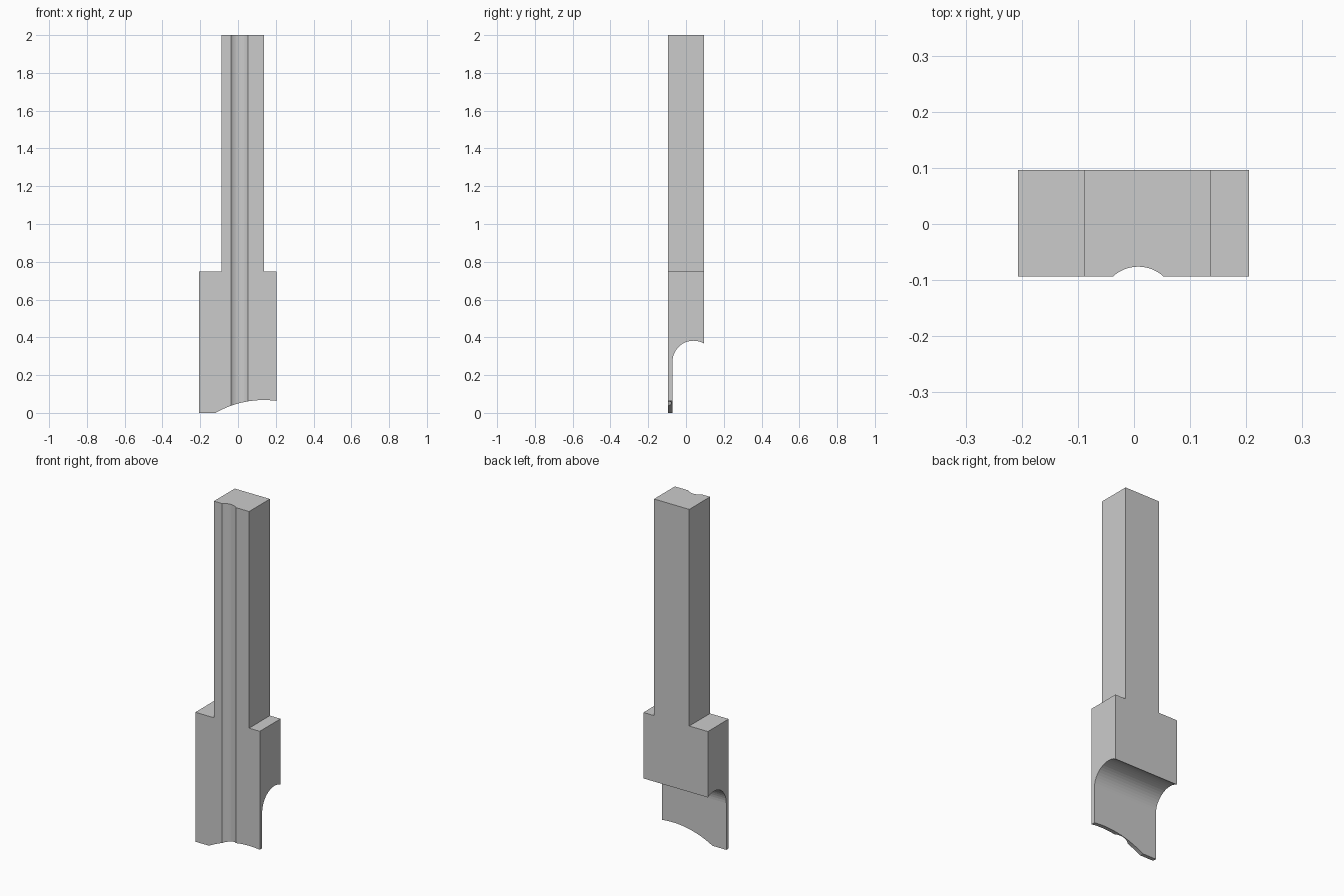
import bpy, bmesh
from math import cos, sin, pi, sqrt, asin
from mathutils import Vector

if "Cube" in bpy.data.objects:
    bpy.data.objects.remove(bpy.data.objects["Cube"])


def arc(cu, cv, r, a0, a1, n):
    """Points along a circular arc in a 2D plane."""
    return [(cu + r * cos(a0 + (a1 - a0) * i / n),
             cv + r * sin(a0 + (a1 - a0) * i / n)) for i in range(n + 1)]


def extrude(name, points, offset):
    """Closed outline of 3D points swept along an offset."""
    bm = bmesh.new()
    face = bm.faces.new([bm.verts.new(p) for p in points])
    swept = bmesh.ops.extrude_face_region(bm, geom=[face])["geom"]
    verts = [g for g in swept if isinstance(g, bmesh.types.BMVert)]
    bmesh.ops.translate(bm, verts=verts, vec=Vector(offset))
    bmesh.ops.recalc_face_normals(bm, faces=bm.faces)
    mesh = bpy.data.meshes.new(name)
    bm.to_mesh(mesh)
    bm.free()
    obj = bpy.data.objects.new(name, mesh)
    bpy.context.collection.objects.link(obj)
    return obj


def cut(target, cutter):
    cutter.hide_render = True
    mod = target.modifiers.new(cutter.name, "BOOLEAN")
    mod.operation = "DIFFERENCE"
    mod.solver = "EXACT"
    mod.object = cutter
    bpy.context.view_layer.objects.active = target
    bpy.ops.object.modifier_apply(modifier=mod.name)
    bpy.data.objects.remove(cutter, do_unlink=True)


FRONT, BACK = -0.094, 0.096

# Shank and wider head, with the hollowed cutting edge along the bottom
R, CX, TOP = 0.515, 0.137, 0.068
CZ = TOP - R
a_left = pi - asin((0 - CZ) / R)
a_right = pi / 2 - asin((0.205 - CX) / R)
outline = [(-0.207, 0.0)] + arc(CX, CZ, R, a_left, a_right, 20)
outline += [(0.205, 0.748), (0.137, 0.748), (0.137, 2.0),
            (-0.088, 2.0), (-0.088, 0.748), (-0.207, 0.748)]
blade = extrude("cutter_blade", [(x, FRONT, z) for x, z in outline],
                (0, BACK - FRONT, 0))

# Rounded relief behind the thin cutting lip
relief = arc(0.04, 0.27, 0.112, pi, pi / 6, 20)
relief += [(0.137, -0.1), (-0.072, -0.1)]
cut(blade, extrude("relief_cut", [(-0.4, y, z) for y, z in relief], (0.8, 0, 0)))

# Shallow groove running the full height of the front face
groove = arc(0.0075, -0.1425, 0.0665, 0, 2 * pi, 48)[:-1]
cut(blade, extrude("groove_cut", [(x, y, -0.1) for x, y in groove], (0, 0, 2.3)))
